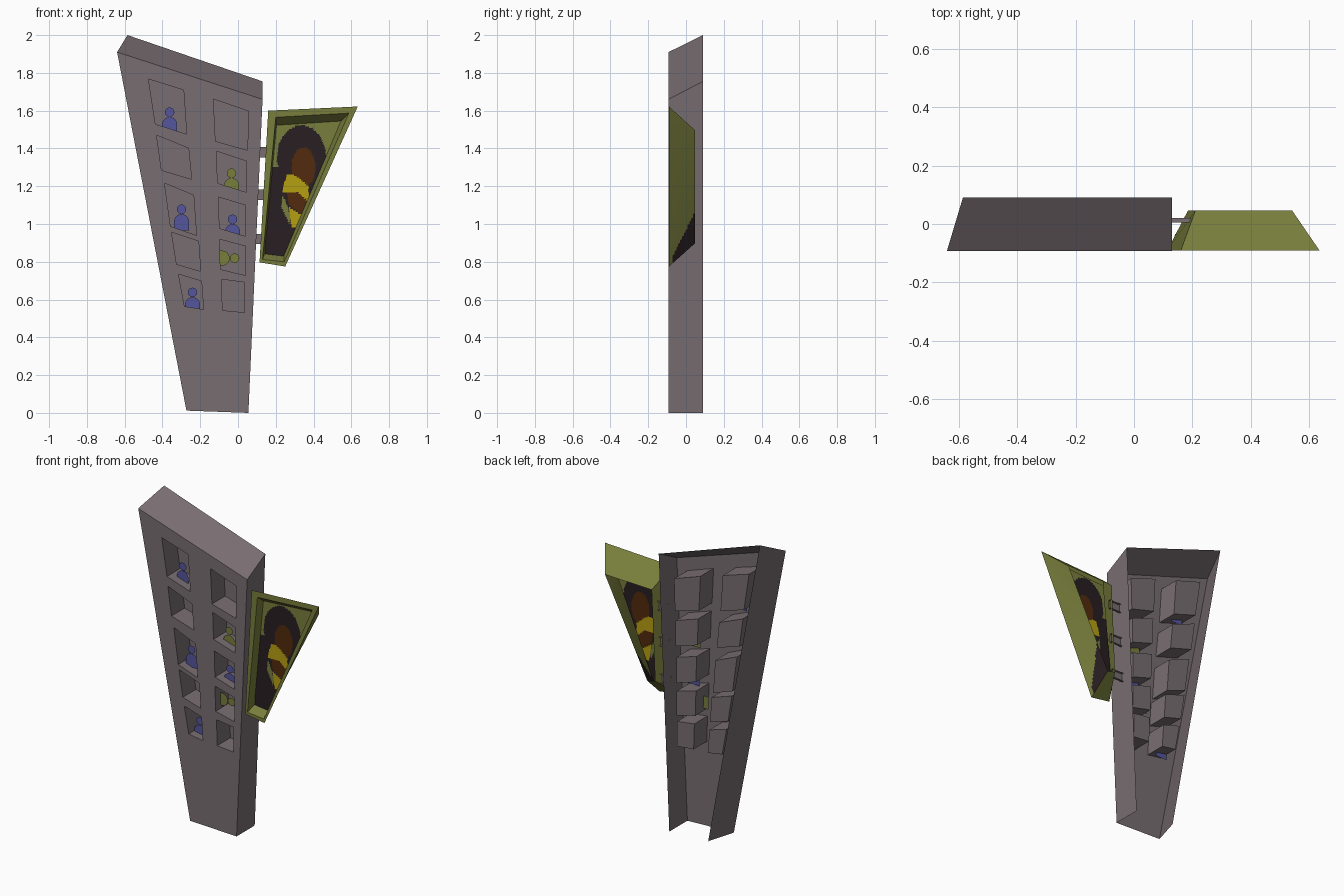
import bpy, bmesh, math
from mathutils import Vector

if "Cube" in bpy.data.objects:
    bpy.data.objects.remove(bpy.data.objects["Cube"])


def material(name, rgb):
    m = bpy.data.materials.new(name)
    m.diffuse_color = (*rgb, 1)
    m.use_nodes = True
    m.node_tree.nodes["Principled BSDF"].inputs["Base Color"].default_value = m.diffuse_color
    return m


GREY = material("warm_grey", (0.19, 0.155, 0.168))
OLIVE = material("olive", (0.19, 0.208, 0.045))
BLUE = material("blue", (0.09, 0.092, 0.34))
DARK = material("dark_brown", (0.021, 0.013, 0.015))
BROWN = material("brown", (0.085, 0.024, 0.004))
YELLOW = material("yellow", (0.47, 0.35, 0.006))


def finish(bm, name, mats, recalc=True):
    bmesh.ops.remove_doubles(bm, verts=bm.verts, dist=1e-5)
    if recalc:
        bmesh.ops.recalc_face_normals(bm, faces=bm.faces)
    me = bpy.data.meshes.new(name)
    bm.to_mesh(me)
    bm.free()
    for m in mats:
        me.materials.append(m)
    ob = bpy.data.objects.new(name, me)
    bpy.context.collection.objects.link(ob)
    return ob


def loop(pts, y):
    return [Vector((x, y, z)) for x, z in pts]


def face(bm, pts):
    return bm.faces.new([bm.verts.new(p) for p in pts])


def bridge(bm, a, b, skip=()):
    n = len(a)
    for i in range(n):
        if i not in skip:
            j = (i + 1) % n
            face(bm, [a[i], a[j], b[j], b[i]])


def grid_quad(bm, q, nu, nv, rule):
    """Subdivided quad whose cells take the material index given by rule."""
    def at(u, v):
        return q[0].lerp(q[1], u).lerp(q[3].lerp(q[2], u), v)
    vs = [[bm.verts.new(at(i / nu, j / nv)) for i in range(nu + 1)] for j in range(nv + 1)]
    for j in range(nv):
        for i in range(nu):
            f = bm.faces.new([vs[j][i], vs[j + 1][i], vs[j + 1][i + 1], vs[j][i + 1]])
            f.material_index = rule(f.calc_center_median())


def inside(x, z, poly):
    hit = False
    for (ax, az), (bx, bz) in zip(poly, poly[1:] + poly[:1]):
        if (az > z) != (bz > z) and x < ax + (z - az) * (bx - ax) / (bz - az):
            hit = not hit
    return hit


def ellipse(x, z, cx, cz, rx, rz):
    return ((x - cx) / rx) ** 2 + ((z - cz) / rz) ** 2 < 1


# Window openings on the front, each clockwise from the top left
WINDOWS = [
    [(-.474, 1.767), (-.288, 1.709), (-.272, 1.476), (-.437, 1.529)],
    [(-.431, 1.470), (-.262, 1.401), (-.246, 1.237), (-.405, 1.285)],
    [(-.389, 1.216), (-.235, 1.152), (-.220, .940), (-.357, .988)],
    [(-.352, .956), (-.209, .909), (-.198, .750), (-.325, .787)],
    [(-.315, .734), (-.193, .697), (-.183, .548), (-.283, .564)],
    [(-.130, 1.661), (.056, 1.597), (.050, 1.391), (-.119, 1.438)],
    [(-.114, 1.385), (.045, 1.332), (.045, 1.168), (-.108, 1.216)],
    [(-.103, 1.142), (.040, 1.099), (.040, .935), (-.098, .977)],
    [(-.098, .919), (.040, .882), (.040, .728), (-.093, .760)],
    [(-.087, .707), (.034, .691), (.034, .532), (-.082, .543)],
]
Y0, Y1, YW = -.093, .09, .04

# Building front with the window holes
front = loop([(-.64, 1.91), (.13, 1.66), (.055, 0), (-.273, .012)], Y0)
back = loop([(-.585, 2.0), (.13, 1.755), (.055, 0), (-.22, .012)], Y1)
bm = bmesh.new()
for pts in [front] + [loop(w, Y0) for w in WINDOWS]:
    vs = [bm.verts.new(p) for p in pts]
    for a, b in zip(vs, vs[1:] + vs[:1]):
        bm.edges.new((a, b))
bmesh.ops.triangle_fill(bm, use_beauty=True, edges=bm.edges, normal=(0, -1, 0))
for f in bm.faces:
    f.normal_update()
    if f.normal.y > 0:
        f.normal_flip()
finish(bm, "building_front", [GREY], False)

# Building side walls and roof; back and bottom stay open
bm = bmesh.new()
bridge(bm, front, back, skip=(2,))
for f in bm.faces:
    f.normal_update()
    if f.normal.dot(f.calc_center_median() - Vector((-.2, 0, .9))) < 0:
        f.normal_flip()
finish(bm, "building_walls", [GREY], False)

# Recessed window boxes
bm = bmesh.new()
for w in WINDOWS:
    a, b = loop(w, Y0), loop(w, YW)
    bridge(bm, a, b)
    face(bm, b)
finish(bm, "window_boxes", [GREY])


# Flat figures in the windows: a round head above a domed body
def figure(name, x, z, mat, turned=False):
    head = [(.025 * math.cos(t), .025 * math.sin(t))
            for t in (i * math.tau / 20 for i in range(20))]
    body = [(.04, -.112)] + [(.04 * math.cos(i * math.pi / 14), -.066 + .04 * math.sin(i * math.pi / 14))
                             for i in range(15)] + [(-.04, -.112)]
    bm = bmesh.new()
    for shape in (head, body):
        if turned:
            shape = [(v, -u) for u, v in shape]
        face(bm, loop([(x + u, z + v) for u, v in shape], -.04))
    for f in bm.faces:
        f.normal_update()
        if f.normal.y > 0:
            f.normal_flip()
    finish(bm, name, [mat], False)


for i, (x, z) in enumerate([(-.362, 1.592), (-.299, 1.078), (-.029, 1.025), (-.241, .638)]):
    figure(f"blue_figure_{i + 1}", x, z, BLUE)
figure("olive_figure", -.034, 1.269, OLIVE)
figure("lying_figure", -.018, .819, OLIVE, True)

# Brackets: open-backed channels between building and sign
for i, (x, z) in enumerate([(.115, 1.38), (.105, 1.155), (.095, .92)]):
    bm = bmesh.new()
    prof = [(.02, z + .027), (.005, z + .027), (.005, z - .027), (.02, z - .027)]
    for (ya, za), (yb, zb) in zip(prof, prof[1:]):
        face(bm, [Vector((x, ya, za)), Vector((x + .085, ya, za)),
                  Vector((x + .085, yb, zb)), Vector((x, yb, zb))])
    finish(bm, f"bracket_{i + 1}", [GREY])

# Sign casing: tapered walls, front rim and recess
s_front = loop([(.16, 1.60), (.634, 1.622), (.25, .775), (.114, .797)], -.09)
s_open = loop([(.20, 1.565), (.587, 1.587), (.245, .80), (.13, .812)], -.09)
s_panel = loop([(.204, 1.523), (.545, 1.545), (.242, .83), (.14, .842)], -.035)
s_back = loop([(.21, 1.487), (.54, 1.497), (.24, .897), (.185, .91)], .047)


def side_rule(c):
    return int(c.y > -.07 and c.z < .83 + (c.y + .07) * 2.0)


bm = bmesh.new()
bridge(bm, s_front, s_back, skip=(1,))
bridge(bm, s_front, s_open)
bridge(bm, s_open, s_panel)
finish(bm, "sign_casing", [OLIVE])
bm = bmesh.new()
grid_quad(bm, [s_front[1], s_back[1], s_back[2], s_front[2]], 14, 60, side_rule)
finish(bm, "sign_right_wall", [OLIVE, DARK], False)

# Painted sign panel, coloured by region
YELLOWS = [[(.257, 1.264), (.304, 1.258), (.373, 1.2), (.378, 1.115), (.315, 1.168), (.235, 1.168)],
           [(.267, 1.09), (.347, 1.041), (.325, .972), (.283, .988)]]
MIDDLE = [(.257, 1.163), (.32, 1.174), (.373, 1.11), (.347, 1.041), (.272, 1.1)]
PATCH = [(.235, 1.158), (.262, 1.094), (.278, 1.036), (.272, 1.0), (.23, 1.09)]


def paint_rule(c):
    x, z = c.x, c.z
    if any(inside(x, z, p) for p in YELLOWS):
        return 3
    if inside(x, z, MIDDLE) or ellipse(x, z, .347, 1.30, .063, .106):
        return 2
    if inside(x, z, PATCH):
        return 0
    return int(z < 1.3 or ellipse(x, z, .336, 1.354, .13, .168))


bm = bmesh.new()
grid_quad(bm, s_panel, 44, 80, paint_rule)
finish(bm, "sign_panel", [OLIVE, DARK, BROWN, YELLOW], False)
